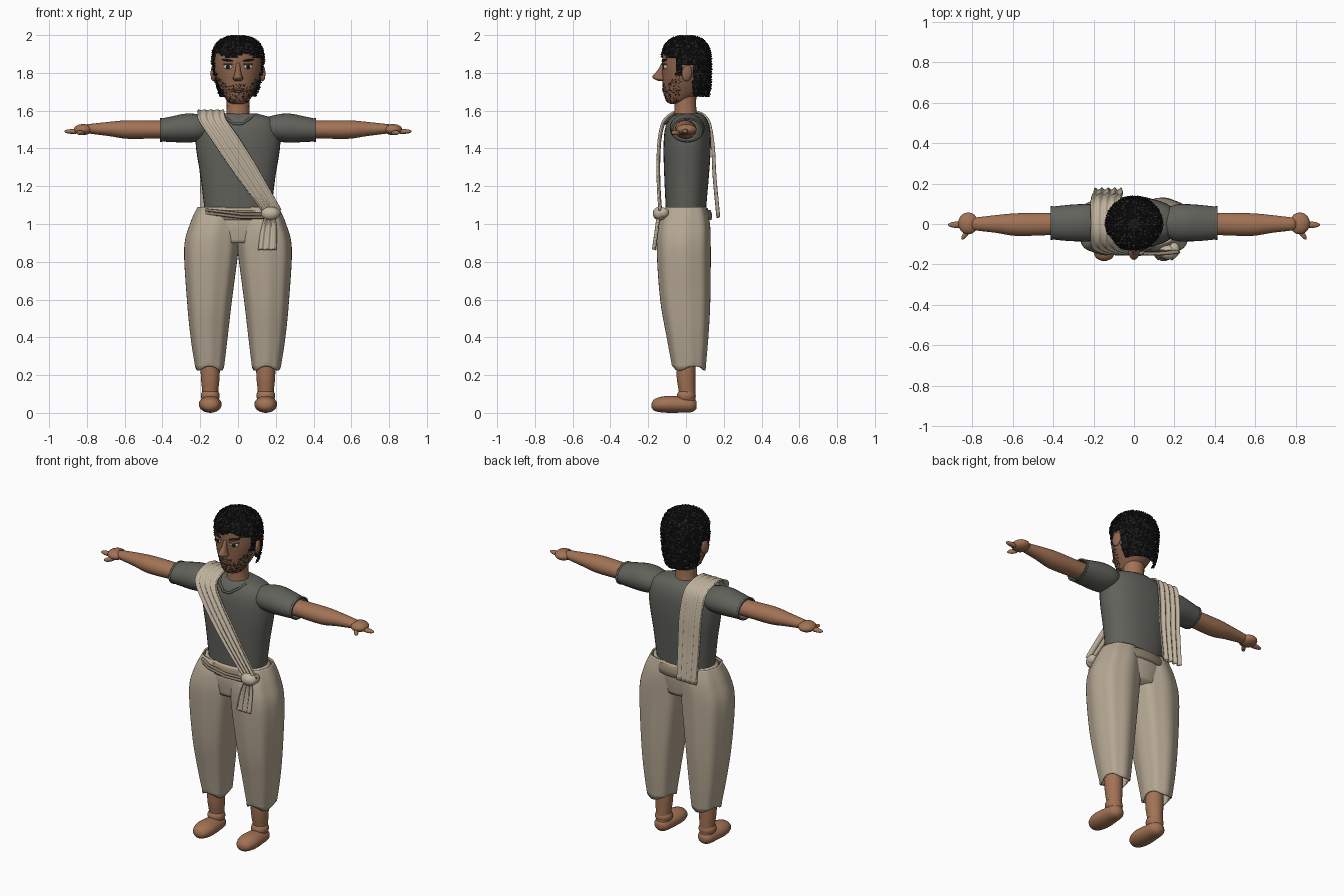
import bpy, bmesh, math, random
from mathutils import Vector, Matrix, Euler
from mathutils.bvhtree import BVHTree

random.seed(4)
if "Cube" in bpy.data.objects:
    bpy.data.objects.remove(bpy.data.objects["Cube"])


def material(name, rgb):
    m = bpy.data.materials.new(name)
    m.use_nodes = True
    m.diffuse_color = (*rgb, 1)
    m.node_tree.nodes["Principled BSDF"].inputs["Base Color"].default_value = (*rgb, 1)
    return m


SKIN = material("skin brown", (0.36, 0.17, 0.09))
FACE = material("face brown", (0.27, 0.13, 0.075))
SHIRT = material("shirt grey", (0.12, 0.12, 0.105))
TROUSER = material("trouser beige", (0.46, 0.385, 0.29))
SASH = material("sash cream", (0.54, 0.46, 0.35))
BELT = material("belt tan", (0.27, 0.22, 0.15))
HAIR = material("hair black", (0.01, 0.01, 0.01))
CURL = material("curl grey", (0.07, 0.07, 0.07))
WHITE = material("eye white", (0.6, 0.57, 0.52))
LIP = material("lip brown", (0.15, 0.06, 0.04))


def finish(name, bm, mats, thick=0):
    bmesh.ops.recalc_face_normals(bm, faces=bm.faces)
    me = bpy.data.meshes.new(name)
    bm.to_mesh(me)
    bm.free()
    me.shade_smooth()
    ob = bpy.data.objects.new(name, me)
    bpy.context.collection.objects.link(ob)
    for m in mats:
        me.materials.append(m)
    if thick:
        mod = ob.modifiers.new("thickness", "SOLIDIFY")
        mod.thickness = thick
    return ob


def resample(rows, k):
    """Smooth interpolation through the rows."""
    rows = [Vector(r) for r in rows]
    out = []
    for i in range(len(rows) - 1):
        a, b = rows[i], rows[i + 1]
        ta = (b - rows[max(i - 1, 0)]) / 2
        tb = (rows[min(i + 2, len(rows) - 1)] - a) / 2
        for j in range(k):
            t = j / k
            s = t * t * (3 - 2 * t)
            out.append(a * (1 - s) + b * s + ta * (t * (1 - t) ** 2) - tb * (t * t * (1 - t)))
    return out + [rows[-1]]


def loft_bm(rows, axis="z", side=1, n=28, k=4, square=1.0, pleats=0, depth=0.0, caps=True):
    """Rows hold: position on axis, two centre offsets, two radii."""
    bm = bmesh.new()
    rings = []
    for a, cu, cv, ru, rv in resample(rows, k):
        ring = []
        for i in range(n):
            t = math.tau * i / n
            c, s = math.cos(t), math.sin(t)
            w = 1 + depth * math.cos(pleats * t)
            u = cu + ru * w * math.copysign(abs(c) ** square, c)
            v = cv + rv * w * math.copysign(abs(s) ** square, s)
            p = {"z": (u, v, a), "x": (a, u, v), "y": (u, a, v)}[axis]
            ring.append(bm.verts.new((p[0] * side, p[1], p[2])))
        rings.append(ring)
    for p, q in zip(rings, rings[1:]):
        for i in range(n):
            bm.faces.new((p[i], p[i - 1], q[i - 1], q[i]))
    if caps:
        bm.faces.new(rings[0])
        bm.faces.new(rings[-1])
    return bm


def loft(name, rows, mat, thick=0, **kw):
    return finish(name, loft_bm(rows, **kw), [mat], thick)


def ball(name, loc, size, mat, rot=(0, 0, 0)):
    bm = bmesh.new()
    mx = Matrix.LocRotScale(Vector(loc), Euler(rot), Vector(size))
    bmesh.ops.create_uvsphere(bm, u_segments=20, v_segments=12, radius=1, matrix=mx)
    return finish(name, bm, [mat])


def strip(name, rows, mat, n=22, folds=3, depth=0.006):
    """Pleated cloth band; rows hold centre x, y, z and half width."""
    bm = bmesh.new()
    lines = []
    for x, y, z, w in resample(rows, 6):
        line = []
        for i in range(n + 1):
            t = i / n * 2 - 1
            fold = depth * math.cos(t * math.pi * folds)
            line.append(bm.verts.new((x + w * t, y + math.copysign(fold, y) * (1 if fold > 0 else -1),
                                      z + fold * 0.5)))
        lines.append(line)
    for p, q in zip(lines, lines[1:]):
        for i in range(n):
            bm.faces.new((p[i], p[i + 1], q[i + 1], q[i]))
    return finish(name, bm, [mat], 0.008)


def tube(name, pts, radius, mat):
    cu = bpy.data.curves.new(name, "CURVE")
    cu.dimensions = "3D"
    cu.bevel_depth = radius
    cu.bevel_resolution = 2
    sp = cu.splines.new("POLY")
    sp.points.add(len(pts) - 1)
    for p, co in zip(sp.points, pts):
        p.co = (*co, 1)
    cu.materials.append(mat)
    ob = bpy.data.objects.new(name, cu)
    bpy.context.collection.objects.link(ob)


# Shirt body, collar and neck
loft("shirt_body", [(1.03, 0, 0, .17, .105), (1.1, 0, 0, .18, .108), (1.25, 0, .003, .198, .118),
     (1.4, 0, .006, .222, .125), (1.5, 0, .008, .222, .12), (1.555, 0, .01, .19, .1),
     (1.585, 0, .012, .1, .07)], SHIRT, n=40, square=.9)
loft("neck", [(1.54, 0, 0, .072, .068), (1.6, 0, -.003, .06, .058), (1.7, 0, -.005, .062, .06)], SKIN)
tube("collar", [(-.085, -.045, 1.58), (-.065, -.085, 1.56), (-.02, -.112, 1.53), (.02, -.112, 1.53),
     (.065, -.085, 1.56), (.085, -.045, 1.58)], .007, SHIRT)

# Waist cloth
loft("trouser_waist", [(.9, 0, -.008, .16, .115), (1.0, 0, -.006, .21, .125), (1.085, 0, 0, .205, .115)],
     TROUSER, n=36)
loft("belt", [(1.02, 0, 0, .195, .134), (1.045, 0, 0, .2, .139), (1.075, 0, 0, .195, .13)], BELT, n=40)
for i, z in enumerate((1.062, 1.045)):
    tube(f"belt_fold_{i}", [(-.17, -.1, z + .012), (-.1, -.138, z + .005), (.02, -.15, z - .01),
         (.16, -.14, z - .01)], .008, BELT)

# Limbs, mirrored
for side, tag in ((1, "left"), (-1, "right")):
    leg = loft_bm([(1.09, .1, 0, .112, .105), (1.0, .122, -.008, .13, .132), (.87, .141, -.012, .141, .14),
                   (.6, .151, -.004, .117, .13), (.4, .153, .008, .096, .108), (.235, .15, .016, .074, .086)],
                  side=side, n=56, k=6, square=.88, pleats=8, depth=.022, caps=False)
    for v in leg.verts:
        if v.co.z < .24:
            v.co.z += .012 * math.sin(3 * math.atan2(v.co.y, v.co.x - side * .15))
    finish(f"{tag}_trouser_leg", leg, [TROUSER], .008)
    loft(f"{tag}_shin", [(.05, .147, .01, .04, .04), (.12, .147, .005, .043, .044),
         (.2, .147, 0, .05, .05), (.4, .147, 0, .055, .055)], SKIN, side=side)
    ball(f"{tag}_ankle", (side * .147, .002, .09), (.05, .05, .042), SKIN)
    loft(f"{tag}_foot", [(-.182, .147, .04, .012, .012), (-.165, .147, .042, .042, .032),
         (-.11, .147, .045, .06, .044), (-.03, .147, .044, .055, .043), (.03, .147, .042, .045, .038),
         (.055, .147, .042, .02, .02)], SKIN, axis="y", side=side)
    loft(f"{tag}_sleeve", [(.12, .005, 1.505, .05, .05), (.2, .006, 1.508, .088, .07),
         (.27, .006, 1.508, .092, .077), (.35, .005, 1.502, .087, .068), (.41, .005, 1.497, .08, .06)],
         SHIRT, .006, axis="x", side=side, caps=False)
    loft(f"{tag}_cuff", [(.402, .005, 1.497, .083, .063), (.414, .005, 1.497, .083, .063)], SHIRT,
         .008, axis="x", side=side, caps=False)
    loft(f"{tag}_arm", [(.3, 0, 1.5, .055, .05), (.42, 0, 1.5, .055, .047), (.58, -.003, 1.5, .056, .049),
         (.68, 0, 1.503, .044, .038), (.8, 0, 1.504, .03, .024)], SKIN, axis="x", side=side)
    ball(f"{tag}_palm", (side * .82, .003, 1.5), (.05, .054, .029), SKIN)
    ball(f"{tag}_fingers", (side * .873, -.004, 1.49), (.047, .016, .013), SKIN)
    ball(f"{tag}_thumb", (side * .832, -.05, 1.483), (.033, .012, .013), SKIN, (0, 0, -side * .9))

# Shoulder sash, knot and hanging end
strip("sash", [(.178, -.14, 1.07, .048), (.1, -.148, 1.19, .06), (.01, -.15, 1.33, .07),
      (-.075, -.142, 1.46, .072), (-.135, -.115, 1.55, .07), (-.143, -.05, 1.598, .068),
      (-.143, .04, 1.6, .068), (-.14, .115, 1.555, .07), (-.132, .145, 1.42, .072),
      (-.128, .155, 1.25, .07), (-.128, .175, 1.035, .065)], SASH, folds=4)
ball("knot", (.172, -.14, 1.055), (.05, .036, .036), SASH)
ball("knot_loop", (.2, -.125, 1.06), (.026, .034, .028), SASH)
strip("sash_end", [(.17, -.15, 1.04, .03), (.162, -.16, .96, .044), (.155, -.174, .865, .049)], SASH)

# Head
head_rows = [(1.635, 0, -.055, .025, .025), (1.65, 0, -.045, .055, .058), (1.7, 0, -.02, .086, .1),
             (1.77, 0, -.006, .115, .118), (1.84, 0, 0, .128, .126), (1.92, 0, .002, .122, .122),
             (1.97, 0, .004, .085, .085), (1.99, 0, .005, .03, .03)]
bm = loft_bm(head_rows, n=40, k=5)
tree = BVHTree.FromBMesh(bm)
finish("head", bm, [FACE])
loft("nose", [(1.852, 0, -.118, .011, .012), (1.815, 0, -.13, .014, .02), (1.785, 0, -.14, .022, .036),
     (1.768, 0, -.135, .028, .036), (1.757, 0, -.125, .016, .018)], FACE, n=16)
ball("upper_lip", (0, -.118, 1.713), (.036, .01, .007), LIP)
ball("lower_lip", (0, -.114, 1.702), (.03, .011, .007), LIP)
for side, tag in ((1, "left"), (-1, "right")):
    ball(f"{tag}_eye", (side * .053, -.111, 1.832), (.025, .009, .013), WHITE, (0, 0, side * .4))
    ball(f"{tag}_iris", (side * .053, -.118, 1.832), (.011, .006, .012), HAIR, (0, 0, side * .4))
    ball(f"{tag}_upper_lid", (side * .053, -.114, 1.846), (.03, .01, .005), FACE, (0, 0, side * .4))
    ball(f"{tag}_brow", (side * .056, -.116, 1.867), (.033, .007, .006), HAIR, (0, -side * .15, side * .42))
    ball(f"{tag}_ear", (side * .13, .005, 1.798), (.014, .028, .043), FACE, (-.12, 0, side * .25))


def specks(name, spots, mats, chance):
    """Scattered tiny tufts; spots hold location, normal, radius and thickness."""
    bm = bmesh.new()
    for loc, nor, r, h in spots:
        mx = Matrix.LocRotScale(loc, nor.to_track_quat("Z", "Y"), Vector((r, r, h)))
        made = bmesh.ops.create_icosphere(bm, subdivisions=1, radius=1, matrix=mx)
        index = int(random.random() < chance)
        for f in {f for v in made["verts"] for f in v.link_faces}:
            f.material_index = index
    finish(name, bm, mats)


# Hair cap trimmed to a hairline, with curls on it
def hairline(p):
    if p.y < -.055:
        return 1.888 + .012 * math.sin(p.x * 40)
    if p.y < -.022:
        return 1.79
    return 1.845 if p.y < .036 else 1.675


bm = loft_bm([(1.66, 0, .025, .088, .09), (1.72, 0, .015, .115, .115), (1.8, 0, .005, .132, .129),
              (1.88, 0, .002, .138, .131), (1.94, 0, .002, .122, .116), (1.978, 0, .003, .085, .08),
              (1.994, 0, .003, .03, .03)], n=72, k=6)
gone = [f for f in bm.faces if f.calc_center_median().z < hairline(f.calc_center_median())]
bmesh.ops.delete(bm, geom=gone, context="FACES")
bmesh.ops.recalc_face_normals(bm, faces=bm.faces)
curls = [(f.calc_center_median() + Vector([random.uniform(-.003, .003) for _ in range(3)]),
          f.normal.copy(), random.uniform(.004, .007), .006) for f in bm.faces if random.random() < .85]
finish("hair", bm, [HAIR])
specks("hair_curls", curls, [HAIR, CURL], .22)

# Stubble along the jaw and upper lip
stubble = []
while len(stubble) < 300:
    t, z = random.uniform(-1.75, 1.75), random.uniform(1.643, 1.79)
    if z > 1.69 + .06 * abs(t) or (abs(t) < .4 and 1.69 < z < 1.725):
        continue
    hit, nor, _, _ = tree.ray_cast(Vector((0, -.045, z)), Vector((math.sin(t), -math.cos(t), 0)))
    if hit:
        stubble.append((hit, nor, random.uniform(.002, .0035), .002))
for i in range(30):
    hit, nor, _, _ = tree.ray_cast(Vector((random.uniform(-.042, .042), -1, random.uniform(1.722, 1.74))),
                                   Vector((0, 1, 0)))
    stubble.append((hit, nor, .0025, .002))
specks("stubble", stubble, [HAIR], 0)
